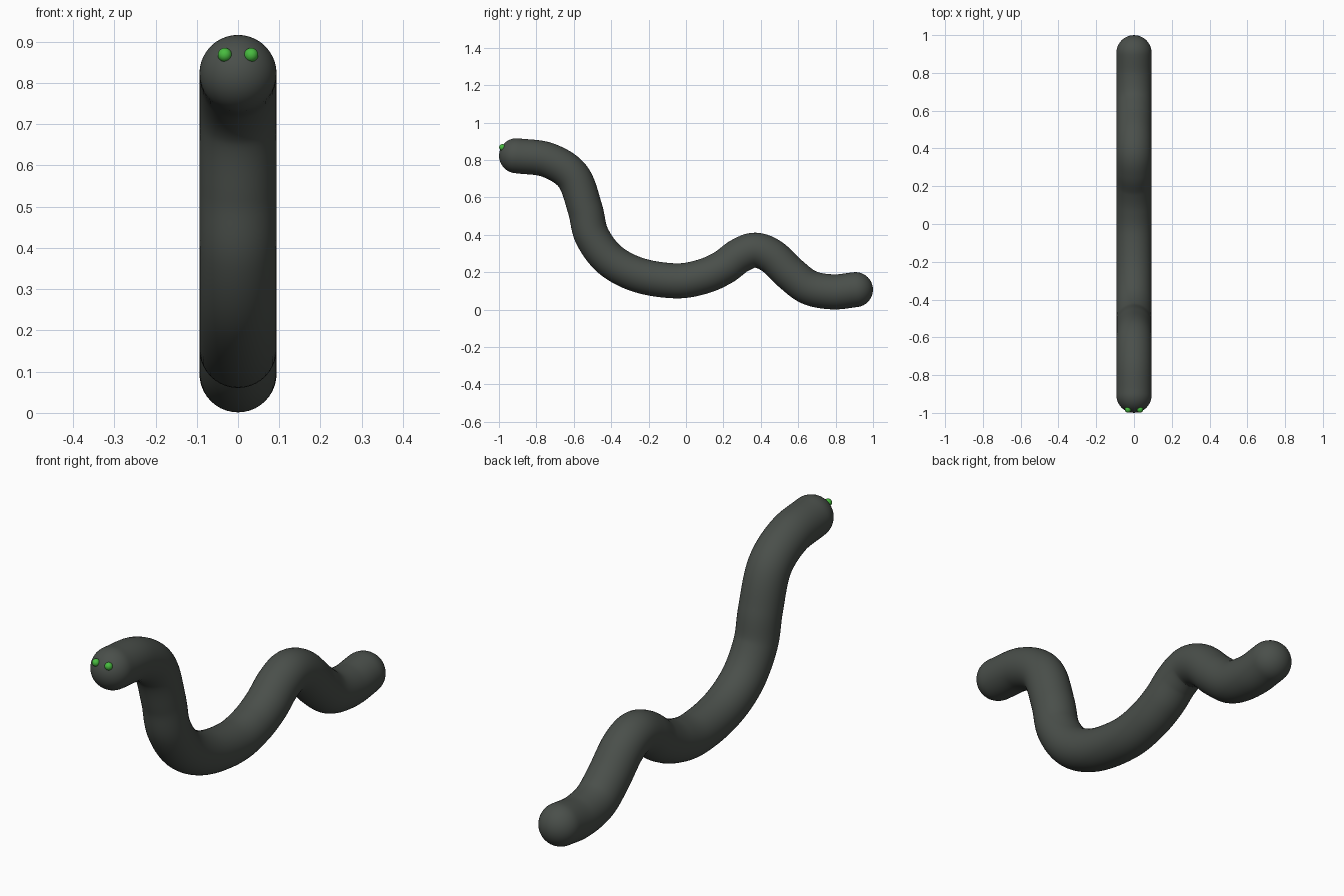
import bpy, bmesh, math
from mathutils import Vector

if "Cube" in bpy.data.objects:
    bpy.data.objects.remove(bpy.data.objects["Cube"])

R = 0.0935      # body radius
SIDES = 40

# Centre line of the body in the side plane (y, z), head to tail
PATH = [(-0.906, 0.823), (-0.74, 0.80), (-0.605, 0.712), (-0.54, 0.54),
        (-0.503, 0.395), (-0.405, 0.265), (-0.25, 0.184), (-0.053, 0.154),
        (0.09, 0.177), (0.20, 0.226), (0.285, 0.288), (0.37, 0.318),
        (0.46, 0.284), (0.561, 0.19), (0.66, 0.118), (0.786, 0.095), (0.906, 0.107)]


def material(name, rgb):
    m = bpy.data.materials.new(name)
    m.diffuse_color = (*rgb, 1)
    m.use_nodes = True
    m.node_tree.nodes["Principled BSDF"].inputs["Base Color"].default_value = m.diffuse_color
    return m


def smooth_path(pts, steps=10):
    """Catmull-Rom curve through the points."""
    p = [Vector((0, y, z)) for y, z in pts]
    p = [2 * p[0] - p[1]] + p + [2 * p[-1] - p[-2]]
    out = []
    for a, b, c, d in zip(p, p[1:], p[2:], p[3:]):
        for i in range(steps):
            t = i / steps
            out.append(0.5 * (2 * b + (c - a) * t + (2 * a - 5 * b + 4 * c - d) * t ** 2
                              + (3 * b - a - 3 * c + d) * t ** 3))
    return out + [p[-2]]


def finish(bm, name, mat):
    bmesh.ops.recalc_face_normals(bm, faces=bm.faces[:])
    for f in bm.faces:
        f.smooth = True
    me = bpy.data.meshes.new(name)
    bm.to_mesh(me)
    bm.free()
    me.materials.append(mat)
    ob = bpy.data.objects.new(name, me)
    bpy.context.collection.objects.link(ob)
    return ob


dark = material("dark grey green", (0.068, 0.078, 0.069))
green = material("bright green", (0.065, 0.5, 0.05))

# Body: rings swept along the path, with domed ends
line = smooth_path(PATH)
rings = []      # centre, tangent, radius
start, end = (line[1] - line[0]).normalized(), (line[-1] - line[-2]).normalized()
CAP = 12
for i in range(1, CAP):
    a = i / CAP * math.pi / 2
    rings.append((line[0] - start * R * math.cos(a), start, R * math.sin(a)))
for i, c in enumerate(line):
    t = (line[min(i + 1, len(line) - 1)] - line[max(i - 1, 0)]).normalized()
    rings.append((c, t, R))
for i in range(CAP - 1, 0, -1):
    a = i / CAP * math.pi / 2
    rings.append((line[-1] + end * R * math.cos(a), end, R * math.sin(a)))

bm = bmesh.new()
side = Vector((1, 0, 0))
loops = []
for c, t, r in rings:
    up = side.cross(t)
    loops.append([bm.verts.new(c + r * (side * math.cos(k * math.tau / SIDES)
                                        + up * math.sin(k * math.tau / SIDES)))
                  for k in range(SIDES)])
for a, b in zip(loops, loops[1:]):
    for k in range(SIDES):
        n = (k + 1) % SIDES
        bm.faces.new((a[k], a[n], b[n], b[k]))
for loop, tip in ((loops[0], line[0] - start * R), (loops[-1], line[-1] + end * R)):
    v = bm.verts.new(tip)
    for k in range(SIDES):
        bm.faces.new((loop[k], loop[(k + 1) % SIDES], v))
finish(bm, "body", dark)

# Eyes: small beads on the front of the head
for s, name in ((-1, "eye_right"), (1, "eye_left")):
    bm = bmesh.new()
    bmesh.ops.create_uvsphere(bm, u_segments=20, v_segments=12, radius=0.017)
    finish(bm, name, green).location = (s * 0.032, -0.982, 0.868)
